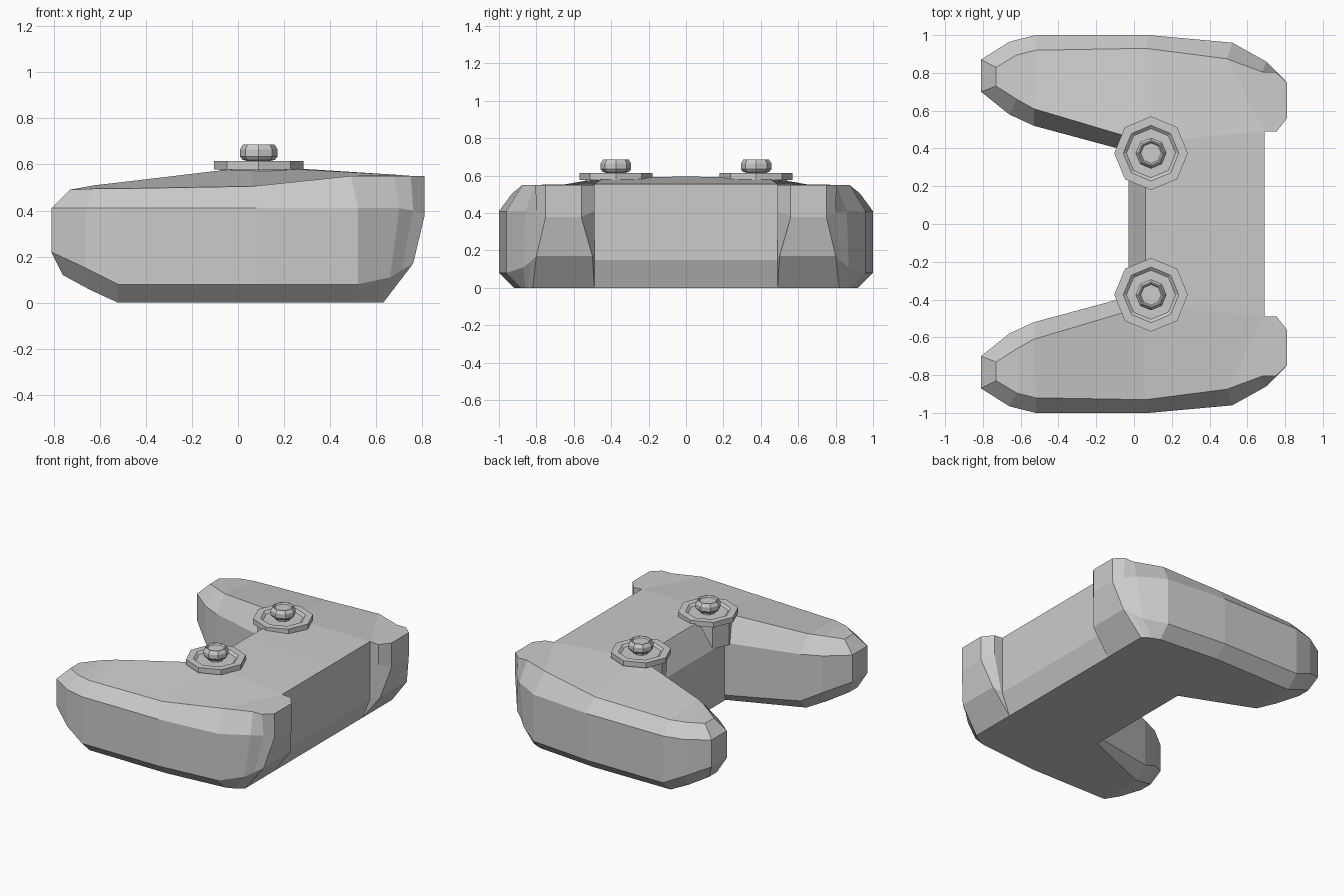
import bpy, bmesh, math

if "Cube" in bpy.data.objects:
    bpy.data.objects.remove(bpy.data.objects["Cube"])

# Half outline of the shell, centre front -> shoulder -> grip -> centre back
wide = [(.69, 0), (.69, .49), (.755, .49), (.81, .56), (.81, .75), (.76, .80),
        (.70, .86), (.52, .96), (.08, 1), (-.52, 1), (-.66, .965), (-.81, .87),
        (-.81, .70), (-.66, .58), (-.53, .52), (-.03, .385), (-.03, 0)]
top = [(.69, 0, .555), (.69, .49, .555), (.755, .49, .55), (.81, .56, .55),
       (.81, .75, .55), (.75, .805, .55), (.68, .805, .55), (.49, .875, .55),
       (.06, .93, .505), (-.52, .92, .495), (-.62, .895, .495), (-.73, .83, .49),
       (-.73, .73, .49), (-.62, .66, .51), (-.53, .61, .52), (.06, .435, .59),
       (.06, 0, .595)]
base = [(.63, 0), (.63, .49), (.63, .49), (.63, .49), (.63, .82), (.60, .845),
        (.57, .86), (.52, .88), (.08, .92), (-.52, .915), (-.64, .89), (-.76, .83),
        (-.76, .74), (-.64, .66), (-.52, .60), (-.03, .40), (-.03, 0)]
low_front = [(.69, 0), (.69, .49), (.70, .49), (.76, .50), (.76, .80), (.71, .83), (.66, .87)]
low_z = [.15, .15, .155, .17, .17, .14, .11, .08, .08, .08, .15, .22, .22, .15, .08, .04, .04]
up_z = {3: .38, 4: .38, 5: .40}
base_z = {10: .055, 11: .12, 12: .12, 13: .055}
caps = [(0, 1, 15, 16), (1, 2, 3, 4, 5, 6, 7), (1, 7, 8, 15),
        (8, 9, 14, 15), (9, 10, 13, 14), (10, 11, 12, 13)]


def finish(bm, name):
    bmesh.ops.remove_doubles(bm, verts=bm.verts, dist=1e-4)
    bmesh.ops.recalc_face_normals(bm, faces=bm.faces)
    mesh = bpy.data.meshes.new(name)
    bm.to_mesh(mesh)
    bm.free()
    ob = bpy.data.objects.new(name, mesh)
    bpy.context.collection.objects.link(ob)
    return ob


def mirror_y(ob):
    m = ob.modifiers.new("Mirror", 'MIRROR')
    m.use_axis = (False, True, False)
    m.merge_threshold = .001


def lathe(name, profile, centre, sides=8):
    """Closed octagonal turning from an (r, z) profile."""
    bm = bmesh.new()
    rings = []
    for r, z in profile:
        rings.append([bm.verts.new((centre[0] + r * math.cos(2 * math.pi * k / sides),
                                    centre[1] + r * math.sin(2 * math.pi * k / sides), z))
                      for k in range(sides)])
    for a, b in zip(rings, rings[1:]):
        for k in range(sides):
            n = (k + 1) % sides
            bm.faces.new((a[k], a[n], b[n], b[k]))
    bm.faces.new(rings[0])
    bm.faces.new(rings[-1])
    return finish(bm, name)


# Controller shell: loft of four levels, capped top and bottom
count = len(wide)
low = low_front + wide[len(low_front):]
levels = [[(x, y, base_z.get(i, 0)) for i, (x, y) in enumerate(base)],
          [(x, y, z) for (x, y), z in zip(low, low_z)],
          [(x, y, up_z.get(i, .41)) for i, (x, y) in enumerate(wide)],
          top]
bm = bmesh.new()
rows = [[bm.verts.new(p) for p in level] for level in levels]
for a, b in zip(rows, rows[1:]):
    for i in range(count - 1):
        bm.faces.new((a[i], a[i + 1], b[i + 1], b[i]))
for row in (rows[0], rows[-1]):
    for cap in caps:
        bm.faces.new([row[i] for i in cap])
mirror_y(finish(bm, "shell"))

# Thumb sticks: socket under the shell edge, dished collar, stick with dished cap
c = (.09, .375)
parts = [lathe("stick_socket", [(.165, .41), (.165, .58)], c),
         lathe("stick_collar", [(.195, .578), (.195, .614), (.147, .614), (.13, .60)], c),
         lathe("thumb_stick", [(.05, .58), (.05, .615), (.07, .62), (.082, .635), (.082, .665),
                               (.068, .687), (.062, .687), (.054, .677)], c)]
for ob in parts:
    mirror_y(ob)
